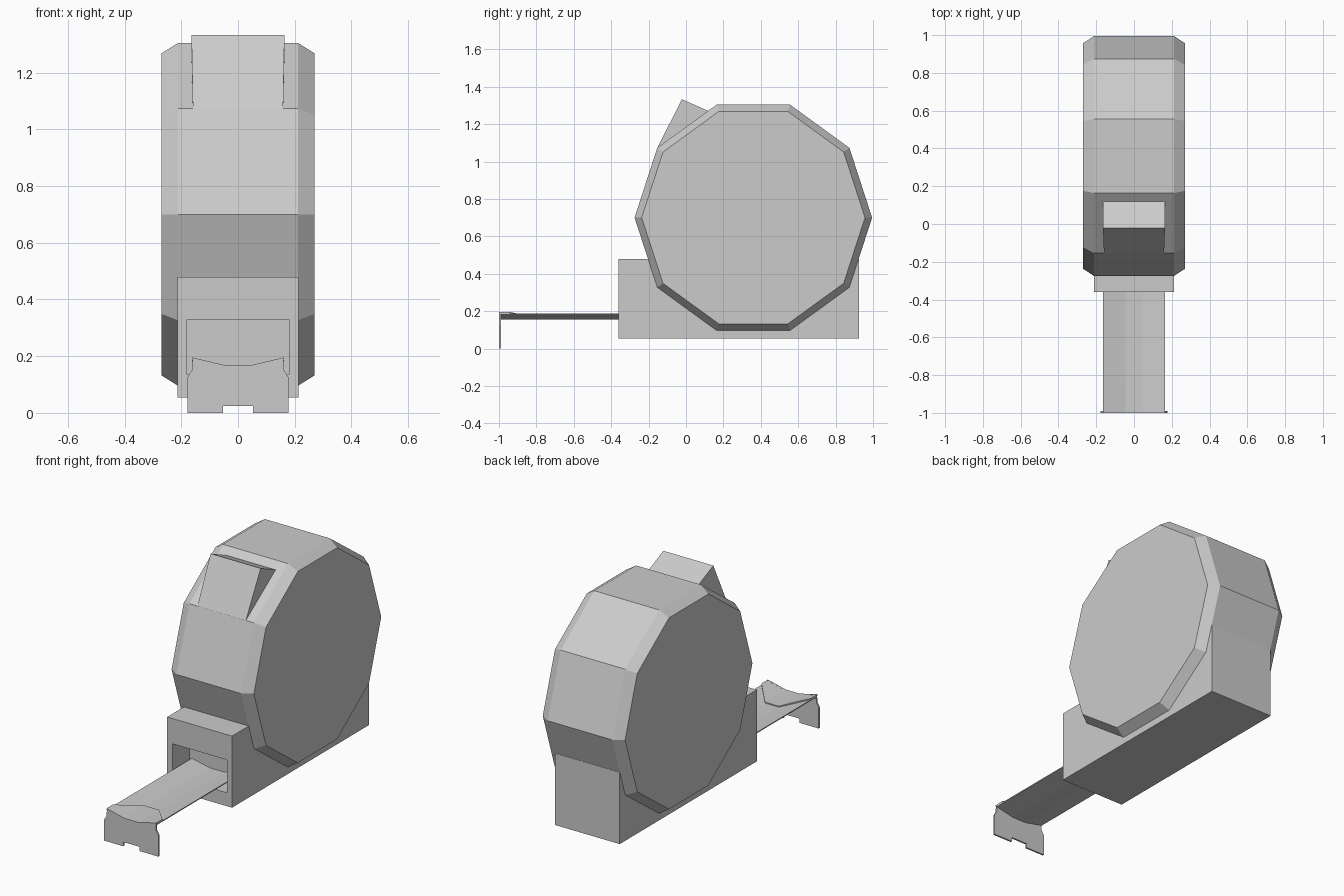
import bpy, bmesh
from math import cos, sin, pi

if "Cube" in bpy.data.objects:
    bpy.data.objects.remove(bpy.data.objects["Cube"])


def finish(name, bm):
    bmesh.ops.recalc_face_normals(bm, faces=bm.faces[:])
    me = bpy.data.meshes.new(name)
    bm.to_mesh(me)
    bm.free()
    ob = bpy.data.objects.new(name, me)
    bpy.context.collection.objects.link(ob)
    return ob


def loft(name, rings):
    """Join equal-length closed rings of points and cap both ends."""
    bm = bmesh.new()
    vs = [[bm.verts.new(p) for p in r] for r in rings]
    n = len(vs[0])
    for a, b in zip(vs, vs[1:]):
        for i in range(n):
            j = (i + 1) % n
            bm.faces.new((a[i], a[j], b[j], b[i]))
    bm.faces.new(vs[0])
    bm.faces.new(vs[-1])
    return finish(name, bm)


def strip(name, front, back, thickness):
    """Folded thin sheet between two edge lines."""
    lower = [(x, y, z - thickness) for x, y, z in front], [(x, y, z - thickness) for x, y, z in back]
    rings = [[f, b, lb, lf] for f, b, lf, lb in zip(front, back, *lower)]
    return loft(name, rings)


# Ten-sided case with chamfered rims
def decagon(x, r):
    return [(x, 0.36 + r * cos(i * pi / 5), 0.70 + r * sin(i * pi / 5)) for i in range(10)]


loft("case", [decagon(-0.27, 0.597), decagon(-0.212, 0.635),
              decagon(0.212, 0.635), decagon(0.27, 0.597)])

# Base block with a recessed mouth in its front face
bm = bmesh.new()
bmesh.ops.create_cube(bm, size=1)
for v in bm.verts:
    v.co.x *= 0.425
    v.co.y = 0.925 if v.co.y > 0 else -0.36
    v.co.z = 0.48 if v.co.z > 0 else 0.055
bm.normal_update()
mouth = min(bm.faces, key=lambda f: f.calc_center_median().y)
bmesh.ops.inset_individual(bm, faces=[mouth], thickness=0.03)
for v in mouth.verts:
    v.co.x = 0.179 if v.co.x > 0 else -0.179
    v.co.z = 0.33 if v.co.z > 0.25 else 0.135
inner = bmesh.ops.extrude_discrete_faces(bm, faces=[mouth])["faces"][0]
for v in inner.verts:
    v.co.y = -0.20
finish("base", bm)

# Wedge-shaped lock button
wedge = [(-0.155, 1.07), (-0.022, 1.333), (0.12, 1.27), (0.10, 1.20)]
loft("lock_button", [[(s * (0.164 if z > 1.1 else 0.159), y, z) for y, z in wedge]
                     for s in (-1, 1)])

# Cupped tape blade
section = [(-0.163, 0.187), (-0.045, 0.162), (0.045, 0.162), (0.163, 0.187)]
strip("tape_blade", [(x, -0.992, z) for x, z in section],
      [(x, -0.20, z) for x, z in section], 0.006)

# Top leaf of the end hook, tapering back along the blade
leaf = [(-0.163, 0.195), (-0.045, 0.168), (0.045, 0.168), (0.163, 0.195)]
strip("hook_leaf", [(x, -1.0, z) for x, z in leaf],
      [(x, y, z) for (x, z), y in zip(leaf, (-0.94, -0.805, -0.805, -0.94))], 0.008)

# Downturned hook plate with a notch
half = [(0.045, 0.168), (0.16, 0.195), (0.163, 0.15), (0.178, 0.125),
        (0.178, 0), (0.053, 0), (0.053, 0.025)]
plate = half + [(-x, z) for x, z in reversed(half)]
loft("hook_plate", [[(x, y, z) for x, z in plate] for y in (-1.0, -0.99)])
